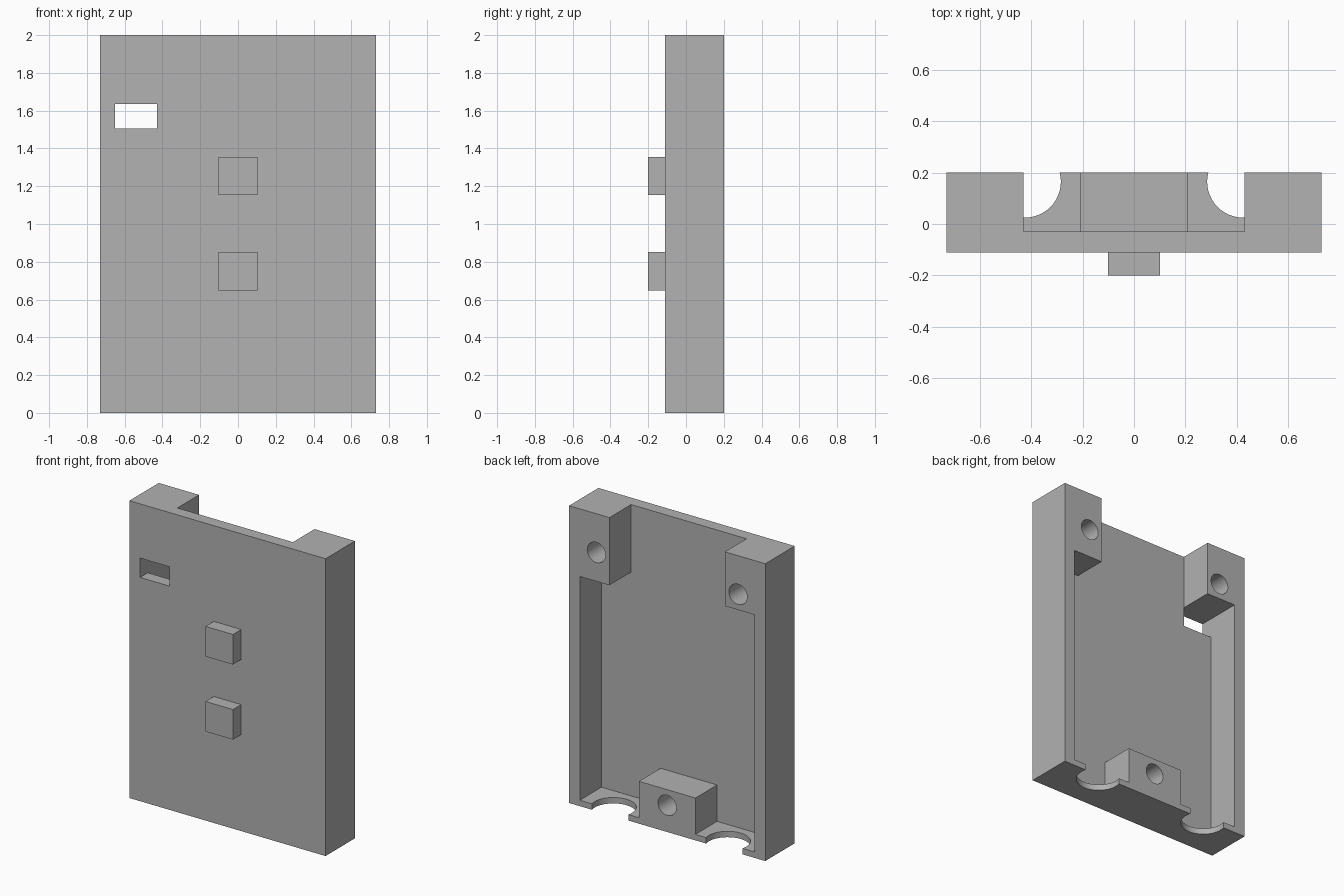
import bpy
from math import radians

if "Cube" in bpy.data.objects:
    bpy.data.objects.remove(bpy.data.objects["Cube"], do_unlink=True)

# Single flat grey plastic
grey = bpy.data.materials.new("grey plastic")
grey.use_nodes = True
colour = (0.445, 0.445, 0.445, 1)
grey.diffuse_color = colour
grey.node_tree.nodes["Principled BSDF"].inputs["Base Color"].default_value = colour

HALF_W, FRONT, FLOOR, BACK = 0.73, -0.112, -0.03, 0.2
BLOCK_X, WALL_X, SILL = 0.43, 0.65, 0.04
OUT = 0.4  # past the back of the body


def box(name, x, y, z):
    bpy.ops.mesh.primitive_cube_add(size=1, location=[sum(r) / 2 for r in (x, y, z)])
    ob = bpy.context.object
    ob.name = name
    ob.scale = [r[1] - r[0] for r in (x, y, z)]
    bpy.ops.object.transform_apply(location=False, rotation=False, scale=True)
    ob.data.materials.append(grey)
    return ob


def cylinder(name, radius, depth, location, tilt=0):
    bpy.ops.mesh.primitive_cylinder_add(vertices=48, radius=radius, depth=depth,
                                        location=location, rotation=(tilt, 0, 0))
    ob = bpy.context.object
    ob.name = name
    ob.data.materials.append(grey)
    return ob


def cut(target, cutter):
    cutter.hide_render = True
    mod = target.modifiers.new("cut", 'BOOLEAN')
    mod.operation, mod.solver, mod.object = 'DIFFERENCE', 'EXACT', cutter
    bpy.context.view_layer.objects.active = target
    bpy.ops.object.modifier_apply(modifier=mod.name)
    bpy.data.objects.remove(cutter, do_unlink=True)


case = box("case_shell", (-HALF_W, HALF_W), (FRONT, BACK), (0, 2))

# Central channel, open at the top, above the bottom screw block
cut(case, box("channel", (-BLOCK_X, BLOCK_X), (FLOOR, OUT), (0.285, 2.2)))

# Side bays under the corner blocks, either side of the bottom block
for side, top in ((-1, 1.635), (1, 1.545)):
    x = sorted((side * 0.21, side * BLOCK_X))
    cut(case, box("bay", x, (FLOOR, OUT), (SILL, 0.6)))
    x = sorted((side * BLOCK_X, side * WALL_X))
    cut(case, box("bay", x, (FLOOR, OUT), (SILL, top)))

# Round cable notches in the bottom sill
for side in (-1, 1):
    cut(case, cylinder("notch", 0.14, 0.3, (side * 0.425, 0.165, 0)))

# Blind screw holes from the back
for x, z in ((-0.527, 1.74), (0.527, 1.74), (0, 0.18)):
    cut(case, cylinder("screw_hole", 0.068, OUT - FLOOR,
                       (x, (OUT + FLOOR) / 2, z), radians(90)))

# Window through the front panel
cut(case, box("window", (-WALL_X, -BLOCK_X), (-0.3, 0.02), (1.505, 1.635)))

bpy.ops.object.select_all(action='DESELECT')
case.select_set(True)
bpy.context.view_layer.objects.active = case
bpy.ops.object.shade_smooth_by_angle(angle=radians(30))

# Square buttons on the front
for name, z in (("lower_button", 0.75), ("upper_button", 1.255)):
    box(name, (-0.102, 0.102), (-0.2, FRONT), (z - 0.101, z + 0.101))
